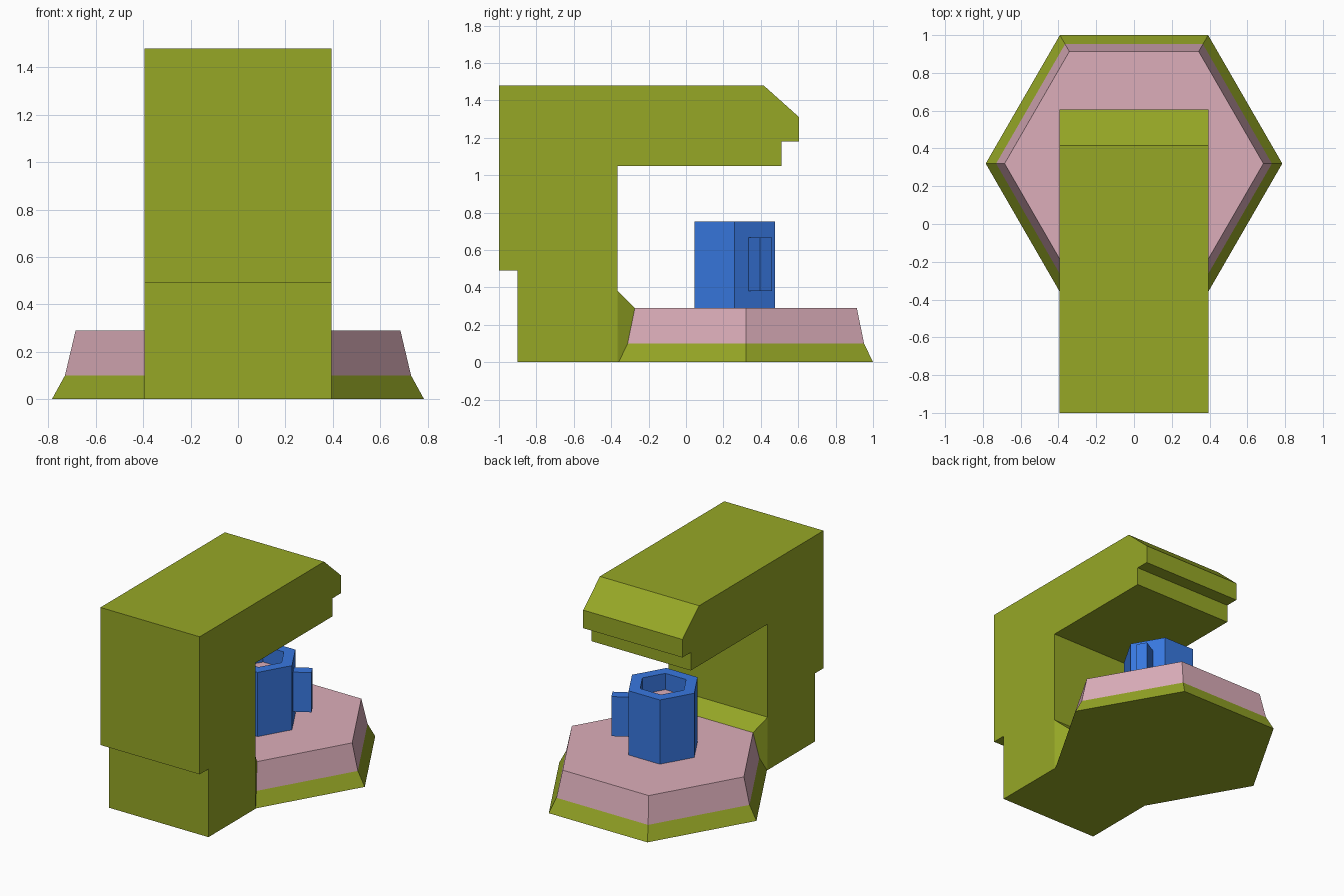
import bpy, bmesh, math
from mathutils import Matrix

if "Cube" in bpy.data.objects:
    bpy.data.objects.remove(bpy.data.objects["Cube"])


def material(name, rgb):
    m = bpy.data.materials.new(name)
    lin = [((c / 255 + 0.055) / 1.055) ** 2.4 for c in rgb]
    m.diffuse_color = (*lin, 1)
    m.use_nodes = True
    m.node_tree.nodes["Principled BSDF"].inputs["Base Color"].default_value = m.diffuse_color
    return m


OLIVE = material("olive", (150, 167, 38))
PINK = material("dusty_pink", (220, 174, 186))
BLUE = material("blue", (56, 120, 224))


def finish(name, bm, *mats):
    bmesh.ops.recalc_face_normals(bm, faces=bm.faces[:])
    me = bpy.data.meshes.new(name)
    bm.to_mesh(me)
    bm.free()
    for m in mats:
        me.materials.append(m)
    ob = bpy.data.objects.new(name, me)
    bpy.context.collection.objects.link(ob)
    return ob


def hexagon(bm, r, y, z):
    return [bm.verts.new((r * math.cos(i * math.pi / 3),
                          y + r * math.sin(i * math.pi / 3), z)) for i in range(6)]


def bridge(bm, a, b):
    n = len(a)
    return [bm.faces.new((a[i], a[(i + 1) % n], b[(i + 1) % n], b[i])) for i in range(n)]


# Machine body: C-shaped side profile extruded across the width
W = 0.395
profile = [(-0.90, 0), (-0.90, 0.49), (-1, 0.49), (-1, 1.48), (0.415, 1.48),
           (0.605, 1.31), (0.605, 1.18), (0.51, 1.18), (0.51, 1.05),
           (-0.365, 1.05), (-0.365, 0)]
bm = bmesh.new()
left, right = ([bm.verts.new((x, y, z)) for y, z in profile] for x in (-W, W))
bridge(bm, left, right)
bm.faces.new(left)
bm.faces.new(right)
finish("machine_body", bm, OLIVE)

# Hexagonal base: olive skirt, pink tray above
BY = 0.32
levels = [(0.785, 0), (0.73, 0.10), (0.685, 0.29)]
bm = bmesh.new()
rings = [hexagon(bm, r, BY, z) for r, z in levels]
bm.faces.new(rings[0])
bridge(bm, rings[0], rings[1])
tray = bridge(bm, rings[1], rings[2]) + [bm.faces.new(rings[2])]
for f in tray:
    f.material_index = 1
finish("drip_base", bm, OLIVE, PINK)

# Sloped fillet joining the column to the base
bm = bmesh.new()
for s in (-1, 1):
    for z in (0, 0.38):
        bm.verts.new((s * W, -0.365, z))
    for r, z in levels:
        bm.verts.new((s * r / 2, BY - r * math.sqrt(3) / 2, z))
bmesh.ops.convex_hull(bm, input=bm.verts[:])
bmesh.ops.dissolve_limit(bm, angle_limit=0.01, verts=bm.verts[:], edges=bm.edges[:])
finish("column_fillet", bm, OLIVE)

# Cup: hollow hexagonal tube with a drink surface inside
CY, R, RI, TOP, FILL = 0.26, 0.248, 0.165, 0.752, 0.635
bm = bmesh.new()
rings = [hexagon(bm, r, CY, z) for r, z in ((R, 0.29), (R, TOP), (RI, TOP), (RI, FILL))]
for a, b in zip(rings, rings[1:]):
    bridge(bm, a, b)
bm.faces.new(rings[0])
bm.faces.new(rings[3]).material_index = 1
finish("cup", bm, BLUE, PINK)

# Cup handle: block on the face pointing back right
bm = bmesh.new()
bmesh.ops.create_cube(bm, size=1, matrix=Matrix.Translation((0, CY, 0.523))
                      @ Matrix.Rotation(math.radians(30), 4, 'Z')
                      @ Matrix.Translation((0.27, 0, 0))
                      @ Matrix.Diagonal((0.13, 0.075, 0.285, 1)))
finish("cup_handle", bm, BLUE)
